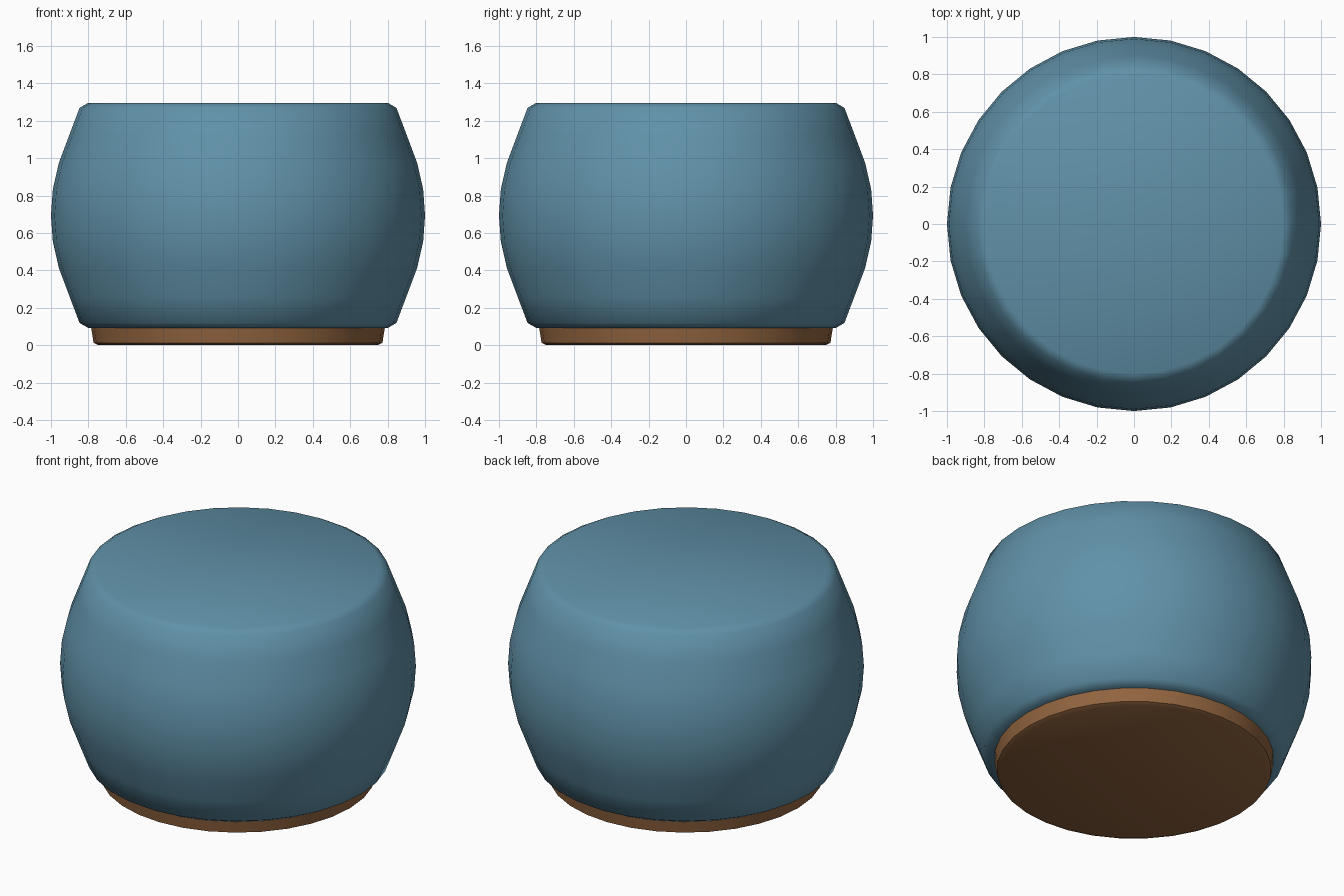
import bpy, bmesh, math

if "Cube" in bpy.data.objects:
    bpy.data.objects.remove(bpy.data.objects["Cube"])


def material(name, color):
    m = bpy.data.materials.new(name)
    m.diffuse_color = (*color, 1)
    m.use_nodes = True
    m.node_tree.nodes["Principled BSDF"].inputs["Base Color"].default_value = m.diffuse_color
    return m


def lathe(name, profile, segments, mat):
    """Closed turned solid from (radius, z) points, bottom to top."""
    bm = bmesh.new()
    rings = []
    for r, z in profile:
        rings.append([bm.verts.new((r * math.cos(2 * math.pi * i / segments),
                                    r * math.sin(2 * math.pi * i / segments), z))
                      for i in range(segments)])
    for a, b in zip(rings, rings[1:]):
        for i in range(segments):
            j = (i + 1) % segments
            bm.faces.new((a[i], a[j], b[j], b[i]))
    bm.faces.new(rings[0][::-1])
    bm.faces.new(rings[-1])
    me = bpy.data.meshes.new(name)
    bm.to_mesh(me)
    bm.free()
    me.materials.append(mat)
    ob = bpy.data.objects.new(name, me)
    bpy.context.collection.objects.link(ob)
    bpy.ops.object.select_all(action='DESELECT')
    ob.select_set(True)
    bpy.context.view_layer.objects.active = ob
    bpy.ops.object.shade_smooth_by_angle(angle=math.radians(40))
    return ob


fabric = material("blue fabric", (0.118, 0.285, 0.395))
wood = material("brown wood", (0.29, 0.13, 0.05))

# Bulging upholstered body, symmetric about its middle height
half = [(0.99, 0.14), (0.958, 0.28), (0.90, 0.435), (0.847, 0.575), (0.80, 0.602)]
mid = 0.694
body = ([(r, mid - h) for r, h in reversed(half)] + [(1.0, mid)]
        + [(r, mid + h) for r, h in half])
lathe("pouf_body", body, 32, fabric)

# Low wooden plinth with a softened lower edge
lathe("plinth", [(0.745, 0.0), (0.772, 0.012), (0.785, 0.092)], 32, wood)
